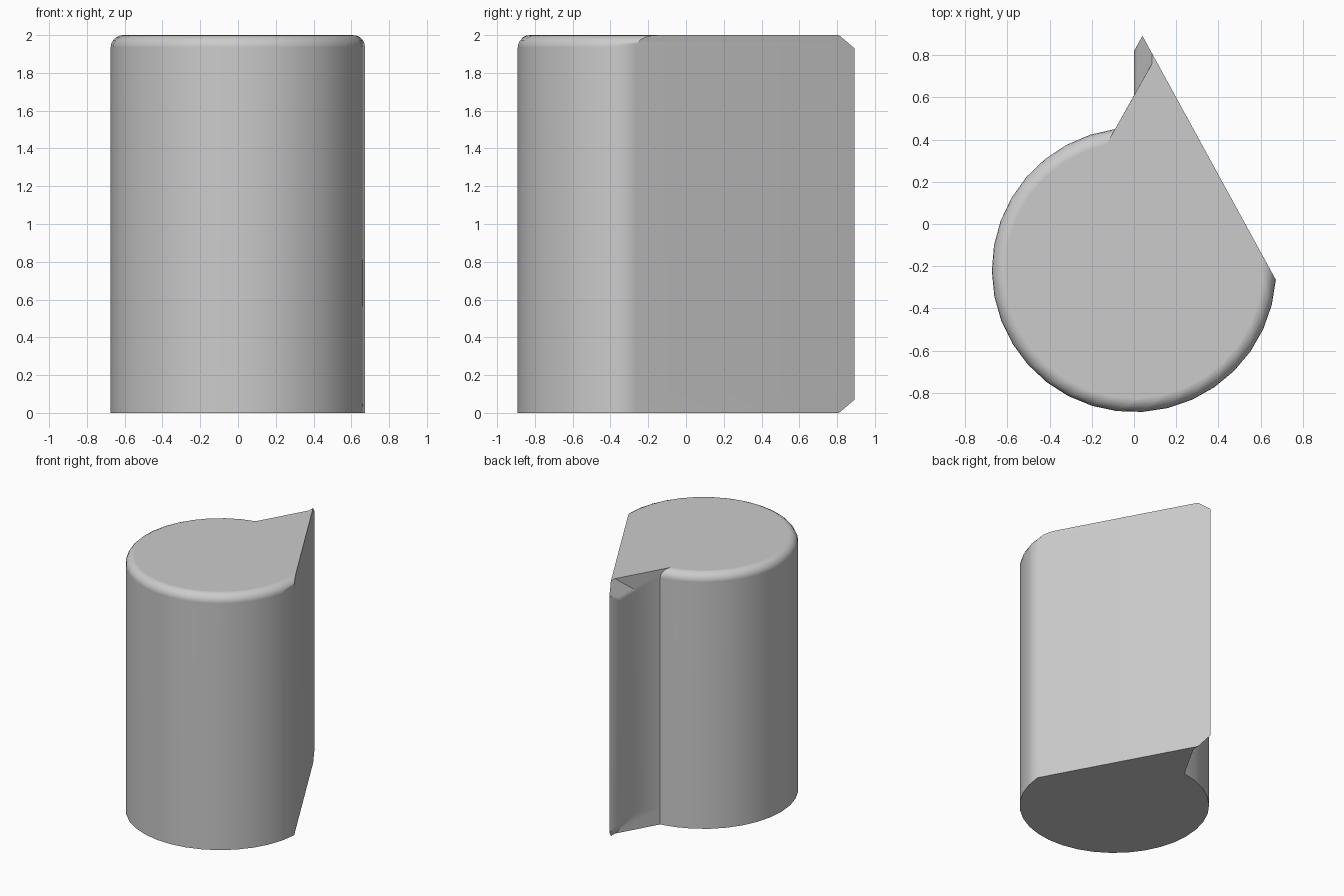
import bpy, bmesh
from math import cos, sin, atan2, pi, sqrt, radians
from mathutils import Vector

if "Cube" in bpy.data.objects:
    bpy.data.objects.remove(bpy.data.objects["Cube"], do_unlink=True)

HEIGHT, RADIUS, FILLET, SEGMENTS, ROUND_STEPS = 2.0, 0.674, 0.065, 25, 5
CENTRE = Vector((0, -0.218))
FLAT = Vector((0.67, -0.26)), Vector((0.04, 0.892))   # flat side wall
HOOK = Vector((-0.09, 0.45)), Vector((0, 0.61))       # wall behind the lip

# Lip corners: full section, and where the chamfer meets the end faces
LIP_FULL = [Vector(p) for p in ((0.04, 0.892, 0.07), (0, 0.82, 0.13), (0, 0.61, 0.13))]
LIP_END = [Vector(p) for p in ((0.085, 0.81, 0), (0.085, 0.81, 0), (0.085, 0.76, 0))]


def hit_angle(line, radius, pick):
    """Angle at which a wall line meets the round body."""
    d = (line[1] - line[0]).normalized()
    o = line[0] - CENTRE
    b = o.dot(d)
    t = -b + pick * sqrt(b * b - o.dot(o) + radius * radius)
    p = o + d * t
    return atan2(p.y, p.x)


def ring(inset, z, blend, top):
    """One closed section: round body first, then the lip corners."""
    r = RADIUS - inset
    start = hit_angle(HOOK, r, 1)
    end = hit_angle(FLAT, r, -1) + 2 * pi
    pts = []
    for i in range(SEGMENTS + 1):
        a = start + (end - start) * i / SEGMENTS
        pts.append(Vector((CENTRE.x + r * cos(a), CENTRE.y + r * sin(a), z)))
    for full, tip in zip(LIP_FULL, LIP_END):
        p = full.lerp(tip, blend)
        pts.append(Vector((p.x, p.y, HEIGHT - p.z if top else p.z)))
    return pts


# Sections from the base to the rounded top rim
sections = [ring(0, 0, 1, False), ring(0, 0.13, 0, False)]
for k in range(ROUND_STEPS + 1):
    a = pi / 2 * k / ROUND_STEPS
    sections.append(ring(FILLET * (1 - cos(a)), HEIGHT - FILLET * (1 - sin(a)),
                         k / ROUND_STEPS, True))

bm = bmesh.new()
loops = [[bm.verts.new(p) for p in s] for s in sections]
for low, high in zip(loops, loops[1:]):
    for i in range(len(low)):
        j = (i + 1) % len(low)
        bm.faces.new((low[i], low[j], high[j], high[i]))
bm.faces.new(loops[0][::-1])
bm.faces.new(loops[-1])
bmesh.ops.remove_doubles(bm, verts=bm.verts, dist=0.0005)
bmesh.ops.recalc_face_normals(bm, faces=bm.faces)
mesh = bpy.data.meshes.new("hooked_round_body")
bm.to_mesh(mesh)
bm.free()

body = bpy.data.objects.new("hooked_round_body", mesh)
bpy.context.collection.objects.link(body)

# Plain grey
grey = bpy.data.materials.new("plain_grey")
grey.use_nodes = True
colour = (0.6, 0.6, 0.6, 1)
grey.diffuse_color = colour
grey.node_tree.nodes["Principled BSDF"].inputs["Base Color"].default_value = colour
mesh.materials.append(grey)

# Smooth rounded surfaces, crisp corners, even flat faces
bpy.ops.object.select_all(action='DESELECT')
body.select_set(True)
bpy.context.view_layer.objects.active = body
bpy.ops.object.shade_smooth_by_angle(angle=radians(40))
weighted = body.modifiers.new("even_flats", 'WEIGHTED_NORMAL')
weighted.keep_sharp = True
